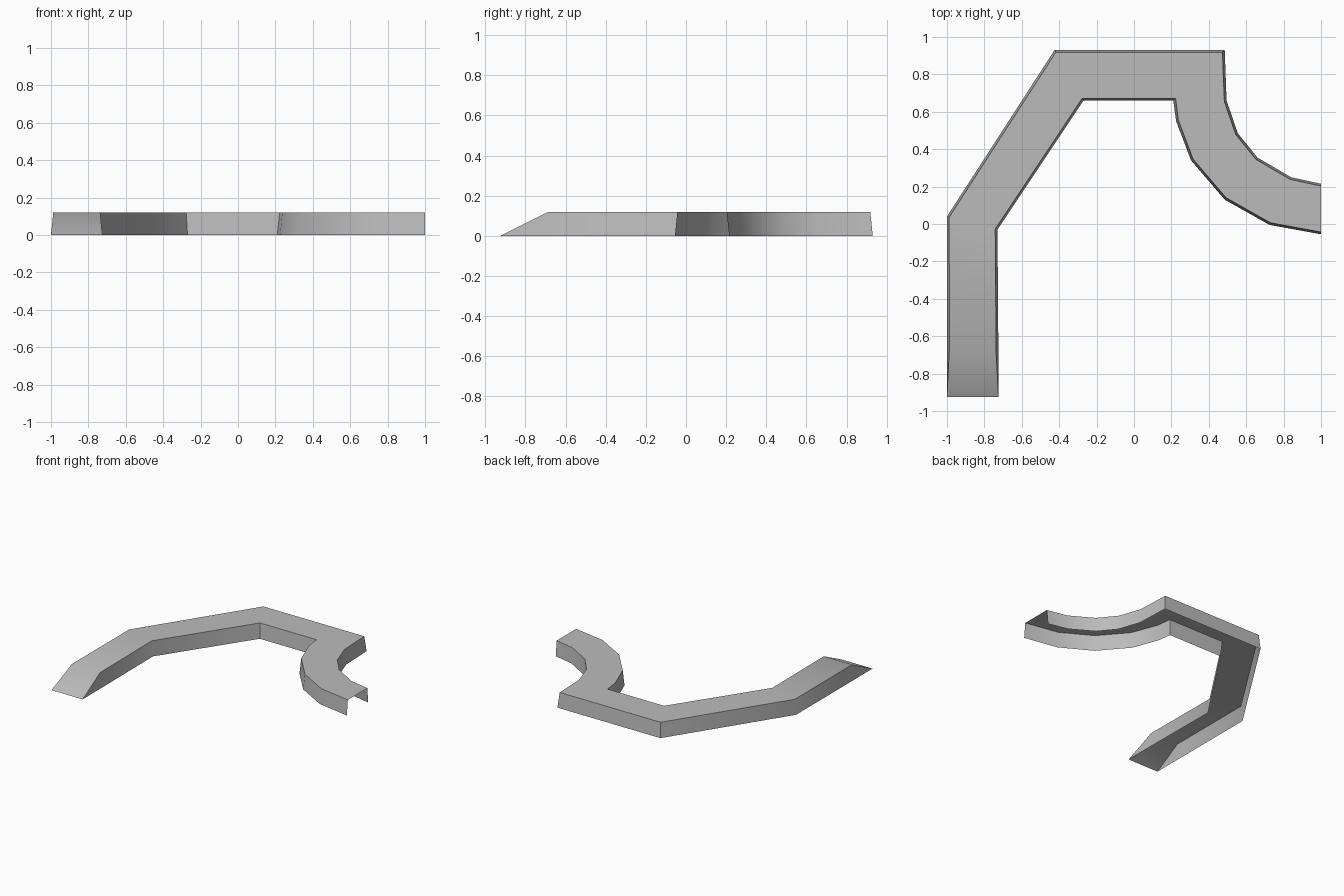
import bpy
import bmesh
import math

cube = bpy.data.objects.get("Cube")
if cube:
    bpy.data.objects.remove(cube, do_unlink=True)

HEIGHT = 0.12
TAPER = 0.045

# Ground outline of the path, as matching outer and inner stations
outer = [(-1, -0.925), (-1, -0.685), (-1, 0.04), (-0.425, 0.93), (0.485, 0.93),
         (0.495, 0.66), (0.555, 0.485), (0.66, 0.355), (0.84, 0.25), (1, 0.215)]
inner = [(-0.725, -0.925), (-0.725, -0.685), (-0.73, -0.03), (-0.27, 0.66), (0.21, 0.66),
         (0.225, 0.55), (0.305, 0.34), (0.485, 0.13), (0.725, -0.005), (1, -0.055)]

grey = bpy.data.materials.new("plain grey")
grey.use_nodes = True
colour = (0.5, 0.5, 0.5, 1)
grey.diffuse_color = colour
grey.node_tree.nodes["Principled BSDF"].inputs["Base Color"].default_value = colour

# Hollow raised path: deck and two leaning walls, open below and at the far end
bm = bmesh.new()
sections = []
for i, (a, b) in enumerate(zip(outer, inner)):
    foot_a = bm.verts.new((*a, 0))
    foot_b = bm.verts.new((*b, 0))
    if i == 0:  # the ramp starts at ground level
        sections.append((foot_a, foot_a, foot_b, foot_b))
        continue
    dx, dy = (b[0] - a[0]) * TAPER, (b[1] - a[1]) * TAPER
    top_a = bm.verts.new((a[0] + dx, a[1] + dy, HEIGHT))
    top_b = bm.verts.new((b[0] - dx, b[1] - dy, HEIGHT))
    sections.append((foot_a, top_a, top_b, foot_b))

for s, t in zip(sections, sections[1:]):
    for k in range(3):
        ring = list(dict.fromkeys((s[k], s[k + 1], t[k + 1], t[k])))
        bm.faces.new(ring)

# Face the deck upward and the walls outward
bm.normal_update()
if sum(f.normal.z for f in bm.faces) < 0:
    bmesh.ops.reverse_faces(bm, faces=bm.faces[:])

mesh = bpy.data.meshes.new("raised_path")
bm.to_mesh(mesh)
bm.free()
mesh.materials.append(grey)
path = bpy.data.objects.new("raised_path", mesh)
bpy.context.collection.objects.link(path)

bpy.context.view_layer.objects.active = path
path.select_set(True)
bpy.ops.object.shade_smooth_by_angle(angle=math.radians(40))
